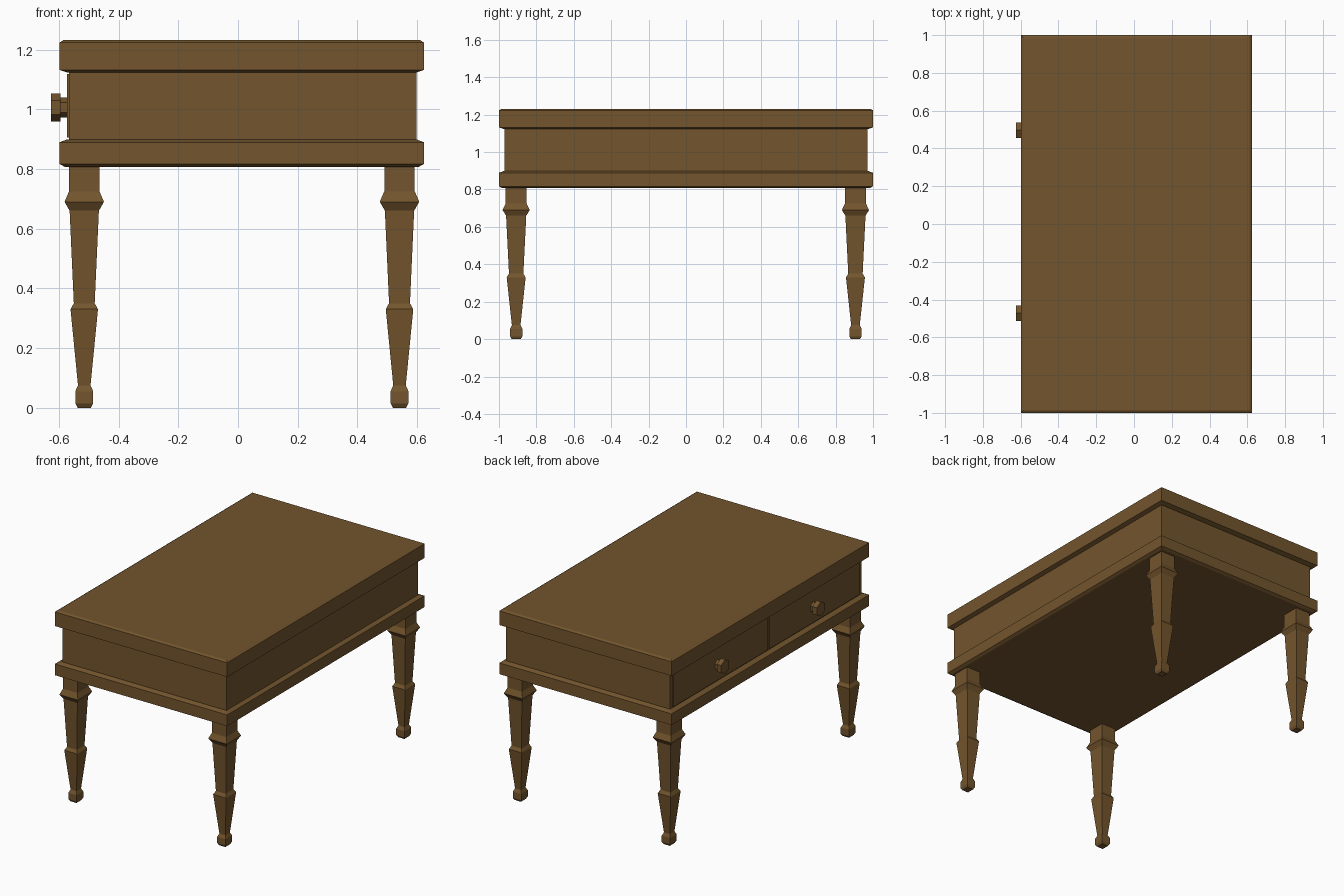
import bpy, bmesh, math

if "Cube" in bpy.data.objects:
    bpy.data.objects.remove(bpy.data.objects["Cube"])

wood = bpy.data.materials.new("brown_wood")
wood.diffuse_color = (0.17, 0.09, 0.026, 1)
wood.use_nodes = True
wood.node_tree.nodes["Principled BSDF"].inputs["Base Color"].default_value = wood.diffuse_color


def finish(name, bm):
    bmesh.ops.recalc_face_normals(bm, faces=bm.faces[:])
    mesh = bpy.data.meshes.new(name)
    bm.to_mesh(mesh)
    bm.free()
    mesh.materials.append(wood)
    obj = bpy.data.objects.new(name, mesh)
    bpy.context.collection.objects.link(obj)
    return obj


def loft(name, center, sections):
    """Stack rectangles (half_x, half_y, z) into a closed solid."""
    bm = bmesh.new()
    cx, cy = center
    rings = [[bm.verts.new((cx + sx * hx, cy + sy * hy, z))
              for sx, sy in ((-1, -1), (1, -1), (1, 1), (-1, 1))]
             for hx, hy, z in sections]
    for low, high in zip(rings, rings[1:]):
        for i in range(4):
            j = (i + 1) % 4
            bm.faces.new((low[i], low[j], high[j], high[i]))
    bm.faces.new(rings[0])
    bm.faces.new(rings[-1])
    return finish(name, bm)


def slab(name, profile):
    """Table-sized board; profile is (edge inset, z)."""
    loft(name, (0.0125, 0), [(0.611 - i, 1.0 - i, z) for i, z in profile])


# Chamfered boards and the case between them
slab("table_top", [(0.026, 1.123), (0, 1.132), (0, 1.223), (0.013, 1.231)])
slab("bottom_board", [(0.018, 0.807), (0, 0.817), (0, 0.889), (0.026, 0.899)])
loft("case", (0.0155, 0), [(0.582, 0.97, 0.88), (0.582, 0.97, 1.14)])

# Two drawers with hexagonal knobs on the long left side
for side, y0, y1, knob_y in (("back", -0.01, 0.945, 0.497),
                             ("front", -0.945, -0.03, -0.472)):
    loft(side + "_drawer", (-0.562, (y0 + y1) / 2),
         [(0.01, (y1 - y0) / 2, 0.905), (0.01, (y1 - y0) / 2, 1.118)])
    bm = bmesh.new()
    rings = [[bm.verts.new((x, knob_y + r * math.sin(k * math.pi / 3),
                            1.006 + r * math.cos(k * math.pi / 3)))
              for k in range(6)]
             for x, r in ((-0.565, 0.033), (-0.595, 0.033),
                          (-0.595, 0.047), (-0.626, 0.047))]
    for a, b in zip(rings, rings[1:]):
        for i in range(6):
            j = (i + 1) % 6
            bm.faces.new((a[i], a[j], b[j], b[i]))
    bm.faces.new(rings[0])
    bm.faces.new(rings[-1])
    finish(side + "_knob", bm)

# Square tapered legs: (half width, z) from foot to top
leg_profile = [(0.022, 0), (0.03, 0.015), (0.03, 0.055), (0.021, 0.075),
               (0.046, 0.33), (0.035, 0.35), (0.049, 0.66), (0.066, 0.69),
               (0.051, 0.725), (0.051, 0.82)]
for x_name, x in (("left", -0.515), ("right", 0.541)):
    for y_name, y in (("front", -0.908), ("back", 0.906)):
        loft(f"{y_name}_{x_name}_leg", (x, y),
             [(h, h * 1.1, z) for h, z in leg_profile])
